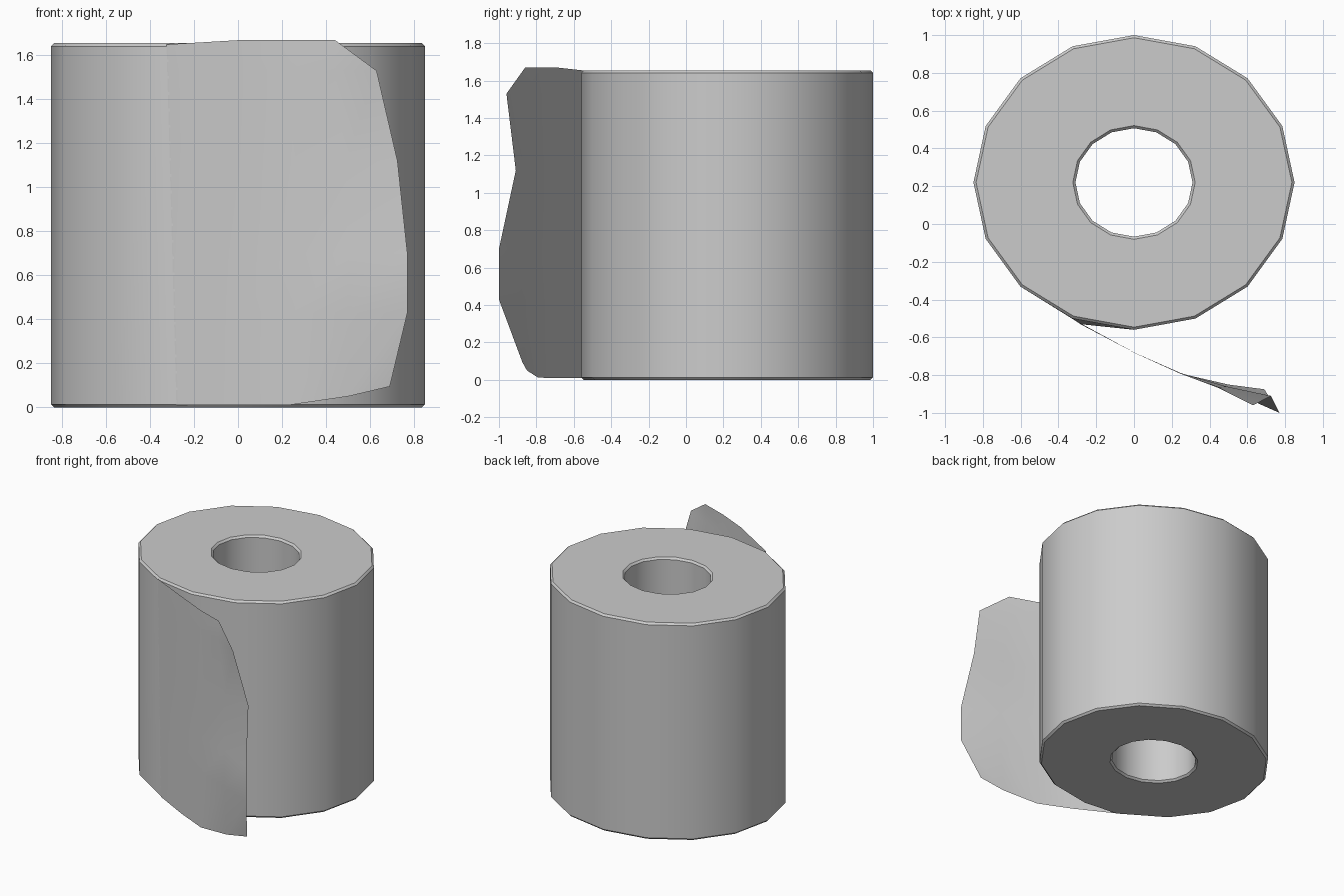
import bpy, bmesh, math
from mathutils import Vector

if "Cube" in bpy.data.objects:
    bpy.data.objects.remove(bpy.data.objects["Cube"])

H = 1.655
SIDES = 16
CY = 0.22
B = 0.014  # rim bevel


def finish(bm, name, angle, recalc=True):
    if recalc:
        bmesh.ops.recalc_face_normals(bm, faces=bm.faces)
    mesh = bpy.data.meshes.new(name)
    bm.to_mesh(mesh)
    bm.free()
    ob = bpy.data.objects.new(name, mesh)
    bpy.context.collection.objects.link(ob)
    bpy.ops.object.select_all(action='DESELECT')
    ob.select_set(True)
    bpy.context.view_layer.objects.active = ob
    bpy.ops.object.shade_smooth_by_angle(angle=math.radians(angle))
    return ob


# Paper roll: slightly squashed 16-sided tube with bevelled rims
OUT, INN = (0.85, 0.78), (0.31, 0.287)
profile = [(OUT, -B, 0), (OUT, 0, B), (OUT, 0, H - B), (OUT, -B, H),
           (INN, B, H), (INN, 0, H - B), (INN, 0, B), (INN, B, 0)]
bm = bmesh.new()
rings = []
for i in range(SIDES):
    a = 2 * math.pi * i / SIDES
    ring = []
    for (rx, ry), d, z in profile:
        v = bm.verts.new(((rx + d) * math.cos(a), CY + (ry + d) * math.sin(a), z))
        # the wall corner where the sheet leaves the roll leans slightly
        if i == 11 and rx > 0.5 and z < H / 2:
            v.co += Vector((0.045, -0.03, 0))
        ring.append(v)
    rings.append(ring)
n = len(profile)
for i in range(SIDES):
    a, b = rings[i], rings[(i + 1) % SIDES]
    for j in range(n):
        k = (j + 1) % n
        bm.faces.new((a[j], b[j], b[k], a[k]))
finish(bm, "paper_roll", 40)

# Loose sheet: rows from bottom to top, columns from the roll to the free edge
BOT, TOP = Vector((-0.28, -0.532, 0.01)), Vector((-0.325, -0.503, 1.65))
OUTWARD = Vector((0.007, -0.004, 0))  # width of the perforation gap


def seam(z):
    return BOT.lerp(TOP, (z - BOT.z) / (TOP.z - BOT.z))


rows = [
    [(0, -.68, .01), (.24, -.79, .012), (.5, -.85, .05), (.69, -.875, .095)],
    [(.01, -.685, .43), (.25, -.79, .43), (.5, -.88, .43), (.77, -1.0, .43)],
    [(.01, -.685, .7), (.25, -.79, .7), (.5, -.88, .7), (.77, -1.0, .7)],
    [(.01, -.685, 1.12), (.25, -.79, 1.12), (.49, -.86, 1.12), (.725, -.91, 1.12)],
    [(.015, -.688, 1.53), (.24, -.79, 1.53), (.44, -.865, 1.53), (.63, -.96, 1.53)],
    [(.02, -.69, 1.67), (.24, -.79, 1.67), (.44, -.86, 1.67), (.63, -.96, 1.53)],
]
starts = [.01, .43, .7, 1.12, 1.53, 1.65]
bm = bmesh.new()
grid = [[bm.verts.new(seam(z) + OUTWARD)] + [bm.verts.new(p) for p in row]
        for z, row in zip(starts, rows)]
for lo, hi in zip(grid, grid[1:]):
    for c in range(4):
        bm.faces.new((lo[c], lo[c + 1], hi[c + 1], hi[c]))
bmesh.ops.remove_doubles(bm, verts=bm.verts, dist=0.001)
finish(bm, "loose_sheet", 40, recalc=False)

# Perforation: paper bridges with small gaps between them
bm = bmesh.new()
COUNT, GAP = 22, 0.012
step = (TOP.z - BOT.z) / COUNT
for i in range(COUNT):
    z0 = BOT.z + i * step + (GAP / 2 if i else 0)
    z1 = BOT.z + (i + 1) * step - (GAP / 2 if i < COUNT - 1 else 0)
    pts = [seam(z0), seam(z0) + OUTWARD, seam(z1) + OUTWARD, seam(z1)]
    bm.faces.new([bm.verts.new(p) for p in pts])
finish(bm, "perforation_bridges", 40, recalc=False)
